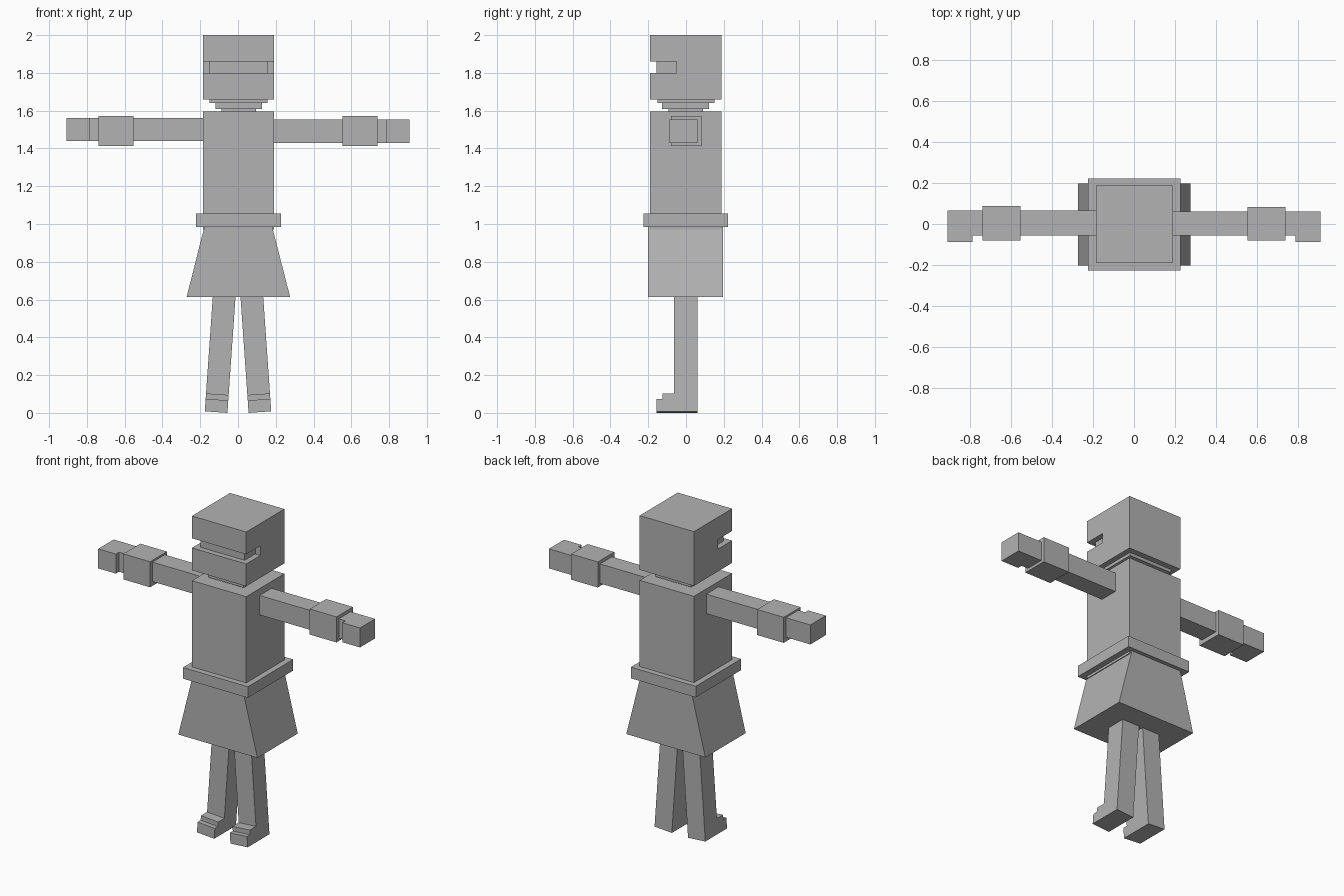
import bpy, bmesh, math
from mathutils import Matrix

if "Cube" in bpy.data.objects:
    bpy.data.objects.remove(bpy.data.objects["Cube"])

grey = bpy.data.materials.new("plain grey")
grey.diffuse_color = (0.45, 0.45, 0.45, 1)
grey.use_nodes = True
grey.node_tree.nodes["Principled BSDF"].inputs["Base Color"].default_value = grey.diffuse_color


def finish(name, bm, matrix=None):
    if matrix:
        bm.transform(matrix)
    bmesh.ops.recalc_face_normals(bm, faces=bm.faces)
    mesh = bpy.data.meshes.new(name)
    bm.to_mesh(mesh)
    bm.free()
    mesh.materials.append(grey)
    obj = bpy.data.objects.new(name, mesh)
    bpy.context.collection.objects.link(obj)
    return obj


def prism(name, points, axis, a, b, matrix=None):
    """Extrude a 2D profile along x (yz points), y (xz) or z (xy) from a to b."""
    place = {"x": lambda u, v, t: (t, u, v),
             "y": lambda u, v, t: (u, t, v),
             "z": lambda u, v, t: (u, v, t)}[axis]
    bm = bmesh.new()
    lo = [bm.verts.new(place(u, v, a)) for u, v in points]
    hi = [bm.verts.new(place(u, v, b)) for u, v in points]
    bm.faces.new(lo)
    bm.faces.new(hi)
    n = len(points)
    for i in range(n):
        j = (i + 1) % n
        bm.faces.new((lo[i], lo[j], hi[j], hi[i]))
    return finish(name, bm, matrix)


def box(name, x, y, z):
    return prism(name, [(x[0], y[0]), (x[1], y[0]), (x[1], y[1]), (x[0], y[1])], "z", *z)


# Head with an eye slot cut across the front, and the recessed visor in it
prism("head", [(-0.19, 1.66), (0.187, 1.66), (0.187, 2.0), (-0.19, 2.0),
               (-0.19, 1.86), (-0.05, 1.86), (-0.05, 1.80), (-0.19, 1.80)],
      "x", -0.186, 0.19)
box("visor", (-0.15, 0.155), (-0.155, -0.045), (1.80, 1.86))

# Stepped neck
box("neck_plate", (-0.15, 0.155), (-0.15, 0.15), (1.64, 1.66))
box("neck_collar", (-0.12, 0.128), (-0.126, 0.122), (1.61, 1.64))
box("neck_core", (-0.087, 0.094), (-0.092, 0.09), (1.59, 1.64))

# Torso, belt and flared skirt
box("torso", (-0.186, 0.19), (-0.19, 0.187), (0.97, 1.595))
box("belt", (-0.223, 0.227), (-0.226, 0.222), (0.985, 1.055))
prism("skirt", [(-0.272, 0.613), (0.276, 0.613), (0.181, 0.985), (-0.178, 0.985)],
      "y", -0.202, 0.197)

# Arms with cuffs, each hand having a thumb step towards the front
for side, s, dz, dy in (("left", -1, 0.005, 0.004), ("right", 1, -0.005, 0.0)):
    outline = [(0.18, -0.057), (0.785, -0.057), (0.785, -0.088),
               (0.907, -0.088), (0.907, 0.061), (0.18, 0.061)]
    prism(side + "_arm", [(s * x, y + (dy if y > 0 else 0)) for x, y in outline],
          "z", 1.435 + dz, 1.557 + dz)
    cuff = sorted((s * 0.553, s * 0.738))
    box(side + "_cuff", cuff, (-0.08, 0.083 + dy), (1.413, 1.573))

# Splayed legs with stepped feet, tilted outward
foot = [(-0.155, 0), (0.06, 0), (0.06, 0.66), (-0.064, 0.66),
        (-0.064, 0.095), (-0.125, 0.095), (-0.125, 0.066), (-0.155, 0.066)]
for side, s in (("left", -1), ("right", 1)):
    tilt = (Matrix.Translation((s * 0.116, 0, 0.0042))
            @ Matrix.Rotation(s * math.radians(-4), 4, "Y"))
    prism(side + "_leg", foot, "x", -0.06, 0.06, tilt)
